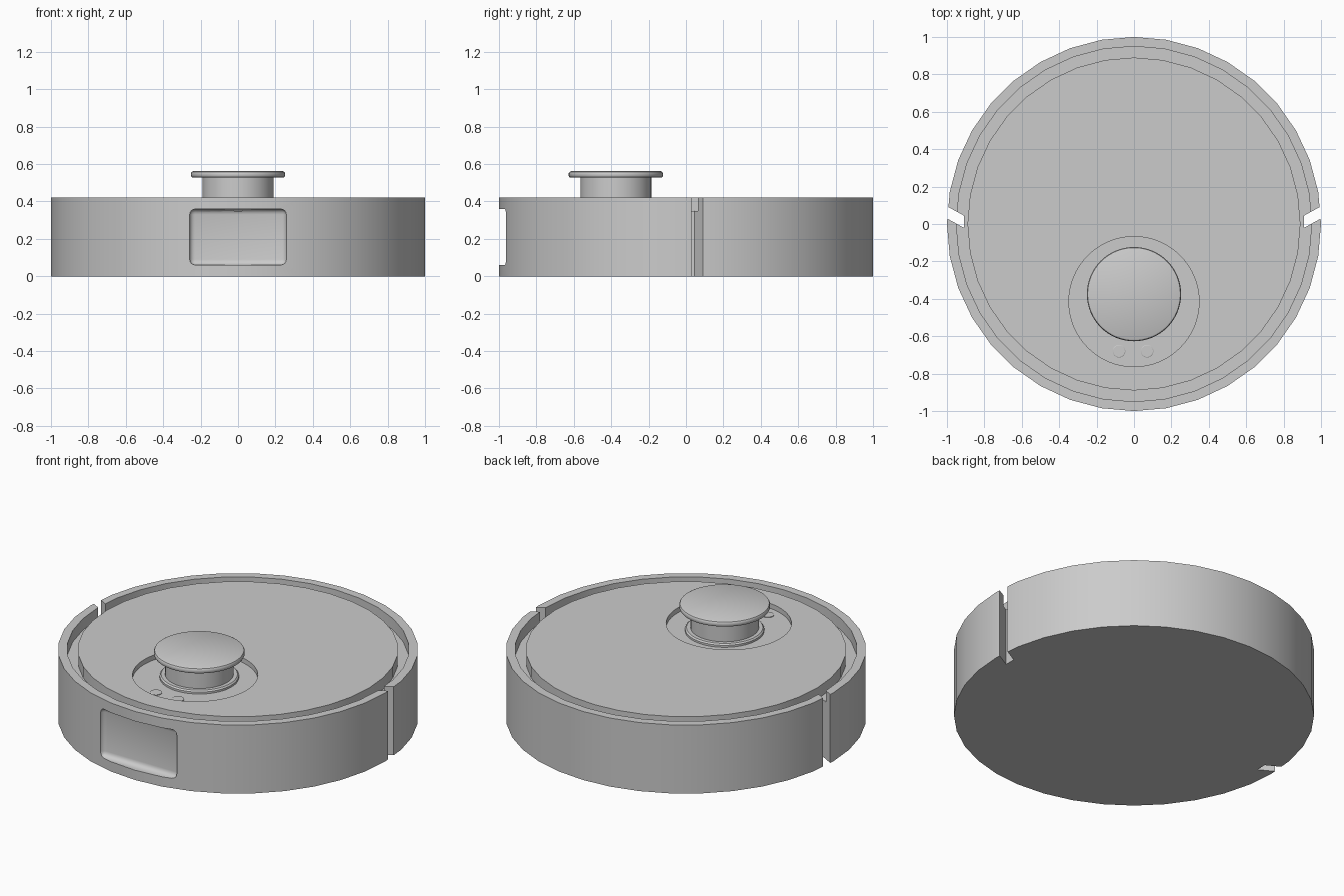
import bpy, bmesh, math

if "Cube" in bpy.data.objects:
    bpy.data.objects.remove(bpy.data.objects["Cube"])


def finish(name, bm):
    bmesh.ops.recalc_face_normals(bm, faces=bm.faces)
    mesh = bpy.data.meshes.new(name)
    bm.to_mesh(mesh)
    bm.free()
    obj = bpy.data.objects.new(name, mesh)
    bpy.context.collection.objects.link(obj)
    return obj


def lathe(name, profile, sides, centre=(0, 0)):
    """Turn (radius, z) points around a vertical axis, closing both ends."""
    bm = bmesh.new()
    rings = []
    for r, z in profile:
        rings.append([bm.verts.new((centre[0] + r * math.cos(2 * math.pi * i / sides),
                                    centre[1] + r * math.sin(2 * math.pi * i / sides), z))
                      for i in range(sides)])
    for a, b in zip(rings, rings[1:]):
        for i in range(sides):
            j = (i + 1) % sides
            bm.faces.new((a[i], a[j], b[j], b[i]))
    bm.faces.new(rings[0])
    bm.faces.new(rings[-1])
    return finish(name, bm)


def prism(name, outline, z0, z1):
    bm = bmesh.new()
    low = [bm.verts.new((x, y, z0)) for x, y in outline]
    face = bm.faces.new(low)
    up = bmesh.ops.extrude_face_region(bm, geom=[face])["geom"]
    for v in up:
        if isinstance(v, bmesh.types.BMVert):
            v.co.z = z1
    return finish(name, bm)


def select(obj):
    bpy.ops.object.select_all(action='DESELECT')
    obj.select_set(True)
    bpy.context.view_layer.objects.active = obj


def cut(obj, cutter):
    select(obj)
    mod = obj.modifiers.new("cut", 'BOOLEAN')
    mod.operation = 'DIFFERENCE'
    mod.solver = 'EXACT'
    mod.object = cutter
    bpy.ops.object.modifier_apply(modifier=mod.name)
    bpy.data.objects.remove(cutter)


# Round body with a ring groove in the top
body = lathe("body", [(1, 0), (1, 0.42), (0.95, 0.42), (0.95, 0.35),
                      (0.89, 0.35), (0.89, 0.42)], 36)

# Slanted slots through both sides of the bumper
for s in (1, -1):
    cut(body, prism("slot_cutter", [(s * 0.91, -0.02), (s * 1.1, 0.085),
                                    (s * 1.1, 0.15), (s * 0.91, 0.045)], -0.1, 0.6))

# Shallow round recess around the turret
cut(body, lathe("recess_cutter", [(0.348, 0.39), (0.348, 0.6)], 64, (0, -0.415)))

# Rounded pocket in the front
bm = bmesh.new()
bmesh.ops.create_cube(bm, size=1)
for v in bm.verts:
    v.co.x *= 0.52
    v.co.y = -1.2 if v.co.y < 0 else -0.94
    v.co.z = 0.21 + v.co.z * 0.30
bmesh.ops.bevel(bm, geom=bm.edges[:], offset=0.03, segments=4, profile=0.5, affect='EDGES')
cut(body, finish("pocket_cutter", bm))

# Sensor turret: collar, stem and cap
axis = (0, -0.375)
parts = [body]
parts.append(lathe("turret_collar", [(0.22, 0.38), (0.22, 0.402), (0.212, 0.41), (0.18, 0.41)], 48, axis))
parts.append(lathe("turret_stem", [(0.19, 0.38), (0.19, 0.54)], 48, axis))
parts.append(lathe("turret_cap", [(0.24, 0.527), (0.248, 0.53), (0.252, 0.537), (0.252, 0.551),
                                  (0.248, 0.558), (0.24, 0.562)], 64, axis))

# Two small buttons on the recess floor
for side, x in (("left", -0.08), ("right", 0.07)):
    parts.append(lathe("button_" + side, [(0.034, 0.38), (0.034, 0.394), (0.031, 0.396)], 24, (x, -0.68)))

for obj in parts:
    select(obj)
    bpy.ops.object.shade_smooth_by_angle()
